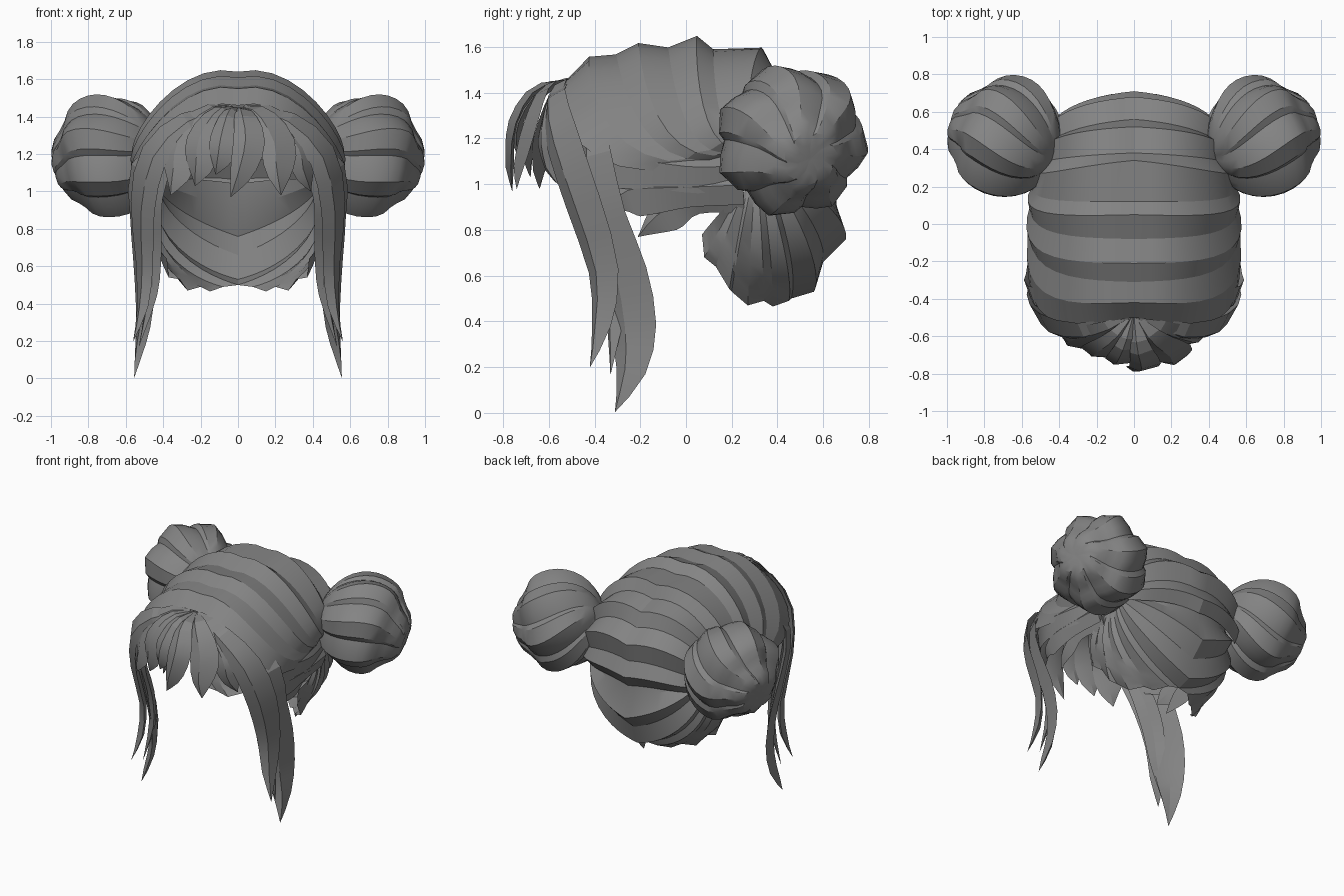
import bpy, bmesh, math
from mathutils import Vector as V

if "Cube" in bpy.data.objects:
    bpy.data.objects.remove(bpy.data.objects["Cube"])

hair = bpy.data.materials.new("grey_hair")
hair.diffuse_color = (0.23, 0.23, 0.23, 1)
hair.use_nodes = True
hair.node_tree.nodes["Principled BSDF"].inputs["Base Color"].default_value = hair.diffuse_color


def finish(name, verts, faces, angle=20, recalc=True):
    me = bpy.data.meshes.new(name)
    me.from_pydata([tuple(v) for v in verts], [], faces)
    me.materials.append(hair)
    bm = bmesh.new()
    bm.from_mesh(me)
    bmesh.ops.remove_doubles(bm, verts=bm.verts, dist=0.0005)
    if recalc:
        bmesh.ops.recalc_face_normals(bm, faces=bm.faces)
    bm.to_mesh(me)
    bm.free()
    ob = bpy.data.objects.new(name, me)
    bpy.context.collection.objects.link(ob)
    bpy.ops.object.select_all(action='DESELECT')
    bpy.context.view_layer.objects.active = ob
    ob.select_set(True)
    bpy.ops.object.shade_smooth_by_angle(angle=math.radians(angle))
    return ob


def mirrored_sheet(name, grid):
    """Surface through rows of points on the +x side, plus its mirror image."""
    verts, faces = [], []
    w = len(grid[0])
    for sx in (1, -1):
        base = len(verts)
        verts += [V((p.x * sx, p.y, p.z)) for row in grid for p in row]
        for r in range(len(grid) - 1):
            for k in range(w - 1):
                a = base + r * w + k
                f = (a, a + 1, a + w + 1, a + w)
                faces.append(f if sx == 1 else f[::-1])
    finish(name, verts, faces, recalc=False)


def bezier(p, t):
    s = 1 - t
    return p[0] * s**3 + p[1] * 3 * s * s * t + p[2] * 3 * s * t * t + p[3] * t**3


def spline(pts, t):
    """Catmull-Rom through points of any dimension."""
    n = len(pts) - 1
    i = min(int(t * n), n - 1)
    u = t * n - i
    a, b, c, d = (pts[max(0, min(n, i + k))] for k in (-1, 0, 1, 2))
    return [0.5 * (2 * q + (r - p) * u + (2 * p - 5 * q + 4 * r - s) * u * u
                   + (3 * q - p - 3 * r + s) * u**3) for p, q, r, s in zip(a, b, c, d)]


# Scalp shell: creases run from the centre parting to each bun.
# Each row: parting y, z, first handle x, second handle x, y, z
rows = [
    (-.50, 1.46, .35, .72, -.68, .92), (-.42, 1.55, .38, .73, -.47, 1.00),
    (-.31, 1.56, .40, .69, -.27, 1.01), (-.21, 1.61, .40, .73, -.20, 1.06),
    (-.08, 1.59, .40, .68, -.06, 1.08), (.05, 1.64, .38, .72, .02, 1.14),
    (.12, 1.58, .38, .66, .11, 1.18), (.34, 1.585, .34, .63, .22, 1.28),
    (.38, 1.50, .30, .51, .34, 1.32), (.52, 1.46, .30, .53, .46, 1.34),
    (.56, 1.36, .28, .47, .47, 1.26), (.68, 1.28, .30, .50, .58, 1.21),
    (.66, 1.16, .28, .46, .55, 1.10), (.71, 1.06, .28, .47, .60, 1.04),
    (.66, .98, .26, .44, .54, .98)]
N = 12
grid = []
for cy, cz, ax, bx, by, bz in rows:
    d = V((0, cy - .3, cz - 1.05)).normalized() * .12
    lift = .09 if cz > 1.2 else .05
    ctrl = [V((0, cy, cz)), V((ax, cy + .25 * (by - cy), cz + lift)),
            V((bx, by, bz - .04)), V((.5, .3, 1.05)) + d]
    grid.append([bezier(ctrl, k / N) for k in range(N + 1)])
mirrored_sheet("scalp_hair", grid)

# Nape shell: strands fan from each bun to a centre V and to the hem
hem = [(0, .645, 1.04), (0, .66, .90), (0, .70, .76), (0, .60, .66), (0, .56, .53), (0, .46, .50),
       (.08, .45, .49), (.15, .38, .465), (.20, .34, .49), (.27, .27, .47), (.31, .20, .53),
       (.37, .19, .54), (.38, .13, .64), (.42, .08, .68), (.43, .07, .78)]
centre, radii = V((0, .3, .95)), V((.5, .4, .47))
grid = []
for i, c in enumerate(hem):
    root = V((.42, .44, 1.06)).lerp(V((.47, .22, .95)), i / (len(hem) - 1))
    a, b = (V((q.x / radii.x, q.y / radii.y, q.z / radii.z)) for q in (V(c) - centre, root - centre))
    row = []
    for k in range(N + 1):
        t = k / N
        ridge = (.03 if i % 2 == 0 and i else -.03) * math.sin(math.pi * t)
        n = a.lerp(b, t).normalized() * (a.length * (1 - t) + b.length * t + ridge)
        row.append(centre + V((n.x * radii.x, n.y * radii.y, n.z * radii.z)))
    grid.append(row)
mirrored_sheet("nape_hair", grid)


def lock(name, pts, depth=.03, steps=12, centre=(0, 0, 1.0), flip=False):
    """Tapered ridged strand; each point is x, y, z, half width."""
    verts, faces = [], []
    for i in range(steps + 1):
        t = i / steps
        s = spline(pts, t)
        p = V(s[:3])
        tan = (V(spline(pts, min(1, t + .02))[:3]) - V(spline(pts, max(0, t - .02))[:3])).normalized()
        out = p - V(centre)
        out.z = max(0, out.z) * .8
        side = tan.cross(out).normalized()
        out = side.cross(tan).normalized()
        w = max(s[3], .001)
        h = depth * min(1, w / .05)
        verts += [p - side * w, p + out * h + side * w * .25, p + side * w, p - out * h * .5]
    for i in range(steps):
        for j in range(4):
            a, b = i * 4 + j, i * 4 + (j + 1) % 4
            faces.append((a, b, b + 4, a + 4))
    faces += [(3, 2, 1, 0), tuple(4 * steps + j for j in range(4))]
    if flip:
        verts = [V((-v.x, v.y, v.z)) for v in verts]
    return finish(name, verts, faces)


# Long face locks and temple wisps, on both sides
locks = {
    "front_lock": [(.03, -.50, 1.45, .02), (.27, -.57, 1.37, .07), (.45, -.54, 1.19, .10),
                   (.51, -.45, .92, .10), (.50, -.36, .62, .08), (.51, -.37, .38, .05),
                   (.56, -.42, .20, .0)],
    "long_lock": [(.36, -.40, 1.32, .03), (.52, -.40, 1.12, .09), (.53, -.34, .86, .09),
                  (.51, -.27, .62, .11), (.50, -.23, .38, .11), (.52, -.24, .18, .07),
                  (.555, -.31, .005, .0)],
    "inner_lock": [(.36, -.50, 1.22, .05), (.45, -.44, .98, .07), (.45, -.34, .70, .07),
                   (.46, -.31, .45, .05), (.53, -.33, .17, .0)],
    "temple_hair": [(.49, .25, 1.06, .09), (.535, .05, 1.05, .09), (.54, -.13, 1.07, .09),
                    (.515, -.28, 1.09, .11), (.44, -.42, 1.12, .10)],
    "upper_wisp": [(.50, .25, .98, .07), (.52, .02, .97, .07), (.52, -.14, .96, .09),
                   (.50, -.24, .95, .09), (.47, -.33, .90, .0)],
    "lower_wisp": [(.46, .25, .93, .06), (.49, .05, .92, .05), (.48, -.08, .87, .08),
                   (.45, -.21, .77, .0)],
}


def bun(name, flip):
    """Ball of twisted hair: sharp lobes winding into a whorl."""
    seg, lobes, rings = 4, 7, 18
    axis = V((.88, .28, -.26)).normalized()
    e1 = axis.cross(V((0, 0, 1))).normalized()
    e2 = axis.cross(e1)
    verts, faces = [], []
    n = lobes * seg
    for i in range(rings + 1):
        t = i / rings
        th = math.pi * (.01 + .97 * t)
        groove = math.exp(-((t - .25) / .08) ** 2)
        twist = 1.5 * t + 1.6 * math.exp(-t * 5)
        for j in range(n):
            # gentle rise to a crest, then a steep drop
            saw = (0, .5, 1, .5)[j % seg]
            r = (.292 + .052 * saw) * math.sin(th)
            r -= .016 * groove
            ph = 2 * math.pi * (j + (.5 if j % seg == 3 else 0)) / n + twist
            along = math.cos(th) * .31 - .025 * groove - .02 * max(0, 1 - t / .12)
            p = V((.69, .46, 1.19)) + axis * along + (e1 * math.cos(ph) + e2 * math.sin(ph)) * r
            verts.append(V((-p.x if flip else p.x, p.y, p.z)))
    for i in range(rings):
        for j in range(n):
            a, b = i * n + j, i * n + (j + 1) % n
            faces.append((a, b, b + n, a + n))
    faces += [tuple(range(n)), tuple(rings * n + j for j in range(n))]
    finish(name, verts, faces, 28)


for flip, tag in ((False, "right"), (True, "left")):
    for part, pts in locks.items():
        lock(f"{part}_{tag}", pts, flip=flip)
    bun(f"bun_{tag}", flip)

# Fringe: strands fanning from the parting; middle point x, y, z, width, then tip x, y, z
fringe = [
    (-.29, -.61, 1.25, .11, -.36, -.64, .98), (-.18, -.68, 1.27, .10, -.23, -.68, 1.03),
    (-.07, -.72, 1.28, .08, -.12, -.72, 1.09), (.06, -.75, 1.27, .085, -.04, -.76, .97),
    (.21, -.68, 1.26, .10, .23, -.74, .98), (.33, -.60, 1.23, .09, .39, -.56, 1.00)]
for i, (mx, my, mz, w, tx, ty, tz) in enumerate(fringe):
    lock(f"fringe_strand_{i + 1}",
         [(mx * .06, -.49, 1.445, .010), (mx * .55, -.5 + (my + .5) * .62, 1.41, w * .65),
          (mx, my, mz, w), (mx * .6 + tx * .4, my * .5 + ty * .5 - .01, mz * .45 + tz * .55, w * .75),
          (tx, ty, tz, 0)], depth=.025, steps=10)
